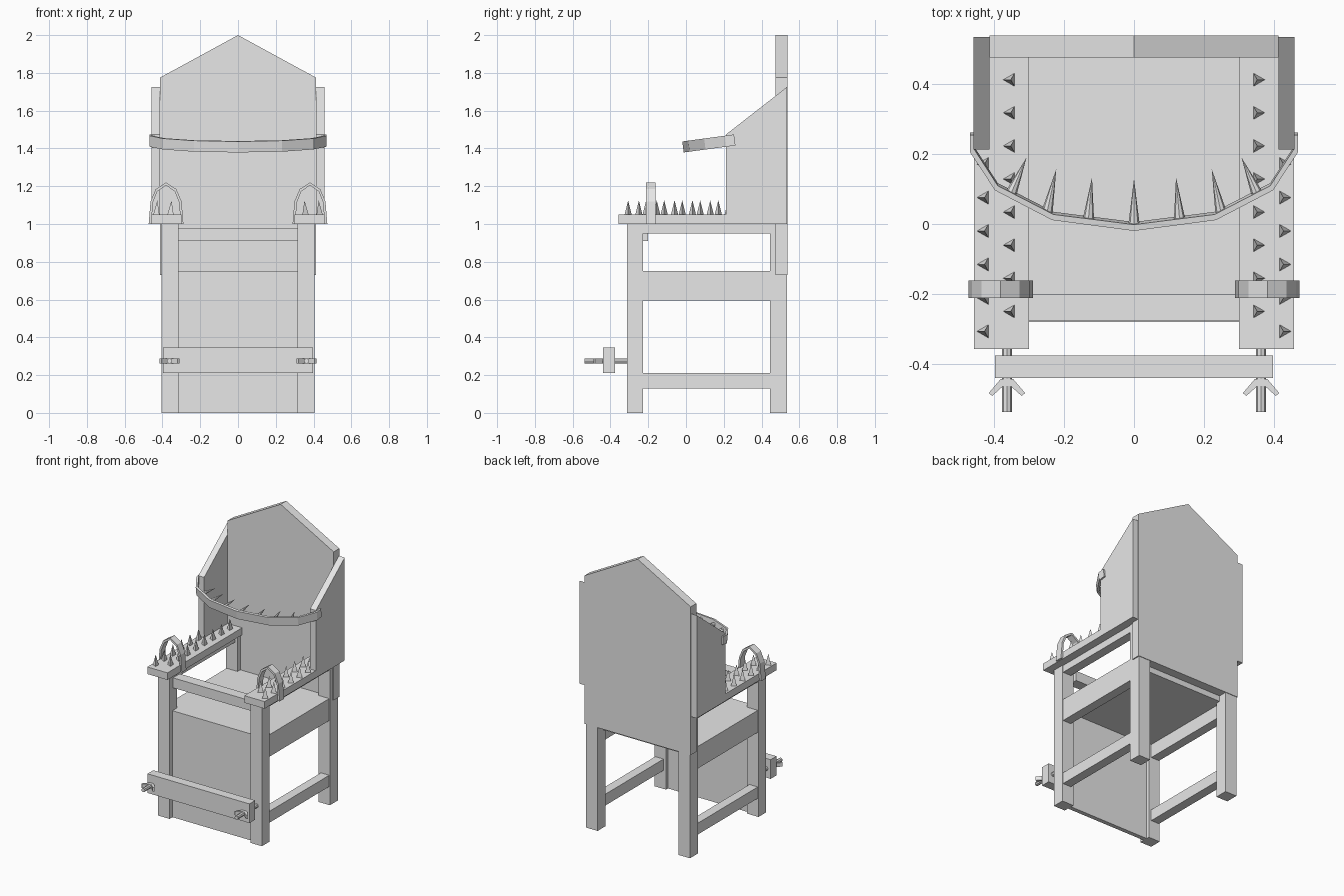
import bpy, bmesh
from mathutils import Vector

cube = bpy.data.objects.get("Cube")
if cube:
    bpy.data.objects.remove(cube, do_unlink=True)

grey = bpy.data.materials.new("plain grey")
grey.use_nodes = True
COLOR = (0.8, 0.8, 0.8, 1)
grey.diffuse_color = COLOR
grey.node_tree.nodes["Principled BSDF"].inputs["Base Color"].default_value = COLOR


def finish(name, bm):
    bmesh.ops.recalc_face_normals(bm, faces=bm.faces)
    mesh = bpy.data.meshes.new(name)
    bm.to_mesh(mesh)
    bm.free()
    mesh.materials.append(grey)
    ob = bpy.data.objects.new(name, mesh)
    bpy.context.collection.objects.link(ob)
    return ob


def box(name, x, y, z):
    """Box from (low, high) pairs."""
    bm = bmesh.new()
    bmesh.ops.create_cube(bm, size=1)
    for v in bm.verts:
        v.co = [lo + (c + 0.5) * (hi - lo) for c, (lo, hi) in zip(v.co, (x, y, z))]
    return finish(name, bm)


def prism(name, points, place, lo, hi):
    """Extrude a 2D outline; place(u, v, depth) gives the 3D position."""
    bm = bmesh.new()
    a, b = ([bm.verts.new(place(u, v, d)) for u, v in points] for d in (lo, hi))
    n = len(points)
    bm.faces.new(a)
    bm.faces.new(b[::-1])
    for i in range(n):
        j = (i + 1) % n
        bm.faces.new((a[i], a[j], b[j], b[i]))
    return finish(name, bm)


def strip(name, outer, inner, place, lo, hi):
    """Bent flat bar between two matching open paths."""
    bm = bmesh.new()
    rows = [[bm.verts.new(place(u, v, d)) for u, v in path]
            for path, d in ((outer, lo), (outer, hi), (inner, hi), (inner, lo))]
    for k in range(4):
        r, s = rows[k], rows[(k + 1) % 4]
        for i in range(len(outer) - 1):
            bm.faces.new((r[i], r[i + 1], s[i + 1], s[i]))
    for end in (0, -1):
        bm.faces.new([r[end] for r in rows])
    return finish(name, bm)


def add_cone(bm, base, tip, radius, sides, start, top=0):
    axis = Vector(tip) - Vector(base)
    made = bmesh.ops.create_cone(bm, segments=sides, radius1=radius, radius2=top,
                                 depth=axis.length, cap_ends=True)
    turn = axis.to_track_quat('Z', 'Y')
    mid = (Vector(base) + Vector(tip)) / 2
    for v in made["verts"]:
        co = start @ v.co if start else v.co
        v.co = turn @ co + mid


def mirrored(path):
    """Complete a path that ends on the centre line."""
    return path + [(-u, v) for u, v in path[-2::-1]]


def span(s, a, b):
    return tuple(sorted((s * a, s * b)))


def front_plane(u, v, d):
    return (u, d, v)


# Seat, front board, crossbar and back
box("seat", (-0.34, 0.34), (-0.26, 0.475), (0.69, 0.75))
box("front_panel", (-0.315, 0.315), (-0.28, -0.25), (0, 0.75))
box("front_crossbar", (-0.315, 0.315), (-0.275, -0.2), (0.91, 0.98))
prism("backrest", mirrored([(-0.413, 0.73), (-0.413, 1.775), (0, 2)]),
      front_plane, 0.475, 0.538)

# Foot clamp board
box("foot_board", (-0.397, 0.397), (-0.44, -0.375), (0.21, 0.345))

from mathutils import Matrix
from math import pi

for s, side in ((-1, "right"), (1, "left")):
    # Legs and rails
    legs = span(s, 0.315, 0.405)
    rail = span(s, 0.335, 0.4)
    box(side + "_front_leg", legs, (-0.312, -0.228), (0, 1))
    box(side + "_back_leg", legs, (0.444, 0.534), (0, 1))
    for part, z in (("lower", (0.13, 0.21)), ("seat", (0.595, 0.75)), ("arm", (0.95, 1))):
        box(f"{side}_{part}_rail", rail, (-0.228, 0.444), z)

    # Armrest and side wing
    box(side + "_armrest", span(s, 0.3, 0.457), (-0.357, 0.475), (1, 1.05))
    prism(side + "_wing", [(0.213, 1), (0.213, 1.475), (0.534, 1.725), (0.534, 1)],
          lambda u, v, d: (d, u, v), *span(s, 0.413, 0.458))

    # Three-sided spikes in two staggered rows
    bm = bmesh.new()
    corner_out = Matrix.Rotation(0 if s > 0 else pi, 3, 'Z')
    rows = [(0.352, 0.412 - 0.0945 * i) for i in range(8)]
    rows += [(0.427, 0.171 - 0.0955 * i) for i in range(6)]
    for x, y in rows:
        made = bmesh.ops.create_cone(bm, segments=3, radius1=0.023, radius2=0,
                                     depth=0.08, cap_ends=True)
        vs = made["verts"]
        base = [v for v in vs if v.co.z < 0]
        far = max(base, key=lambda v: v.co.xy.length)
        aim = Vector((s, 0)).angle_signed(far.co.xy)
        bmesh.ops.rotate(bm, verts=vs, matrix=Matrix.Rotation(aim, 3, 'Z'))
        bmesh.ops.translate(bm, verts=vs, vec=(s * x, y, 1.085))
    finish(side + "_arm_spikes", bm)

    # Wrist cuff
    outer = mirrored([(-0.092, 1), (-0.082, 1.12), (-0.054, 1.185), (0, 1.22)])
    inner = mirrored([(-0.078, 1), (-0.069, 1.115), (-0.046, 1.172), (0, 1.205)])
    strip(side + "_wrist_cuff", outer, inner,
          lambda u, v, d: (u + s * 0.381, d, v), -0.212, -0.162)

    # Clamp screw and wing nut
    bm = bmesh.new()
    add_cone(bm, (s * 0.363, -0.3, 0.275), (s * 0.363, -0.537, 0.275), 0.014, 8, None, 0.014)
    finish(side + "_clamp_screw", bm)
    nut = mirrored([(-0.052, -0.483), (-0.018, -0.443), (0, -0.441)])
    nut_in = mirrored([(-0.042, -0.491), (-0.012, -0.464), (0, -0.462)])
    strip(side + "_wing_nut", nut, nut_in,
          lambda u, v, d: (u + s * 0.363, v, 0.275 + d), -0.014, 0.014)


# Tilted chest band
def band_plane(u, v, d):
    return (u, v - 0.13 * d, 1.41 + 0.135 * v + d)


band = mirrored([(-0.469, 0.258), (-0.469, 0.21), (-0.397, 0.1), (-0.234, 0.015), (0, -0.016)])
band_in = mirrored([(-0.455, 0.258), (-0.455, 0.215), (-0.389, 0.113), (-0.23, 0.031), (0, 0.002)])
strip("chest_band", band, band_in, band_plane, -0.029, 0.029)

# Spikes inside the chest band
bm = bmesh.new()
spikes = [(0, 0, 0, 0.13), (0.13, 0.015, 0.12, 0.133),
          (0.248, 0.035, 0.222, 0.157), (0.35, 0.09, 0.307, 0.19)]
for bx, by, tx, ty in spikes:
    for s in ((1, -1) if bx else (1,)):
        add_cone(bm, band_plane(s * bx, by, 0), band_plane(s * tx, ty, 0), 0.016, 8, None)
finish("chest_band_spikes", bm)
